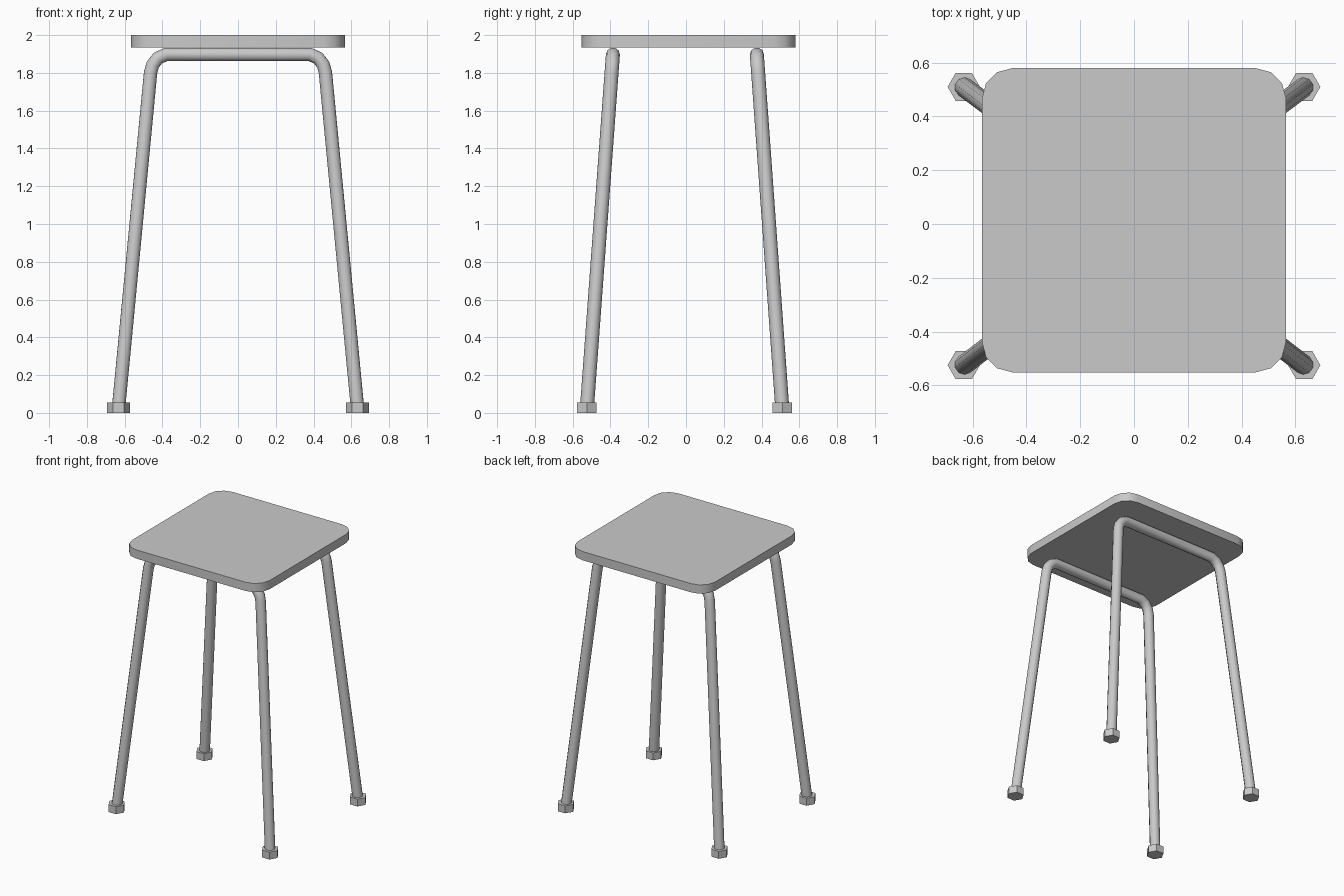
import bpy
import bmesh
import math

default = bpy.data.objects.get("Cube")
if default:
    bpy.data.objects.remove(default, do_unlink=True)

GREY = (0.59, 0.59, 0.59, 1.0)
grey = bpy.data.materials.new("light grey")
grey.use_nodes = True
grey.diffuse_color = GREY
grey.node_tree.nodes["Principled BSDF"].inputs["Base Color"].default_value = GREY


def add_object(name, data):
    obj = bpy.data.objects.new(name, data)
    bpy.context.collection.objects.link(obj)
    data.materials.append(grey)
    return obj


def select_only(obj):
    bpy.ops.object.select_all(action="DESELECT")
    obj.select_set(True)
    bpy.context.view_layer.objects.active = obj


def prism(name, outline, bottom, top):
    """Extrude a flat outline from bottom to top."""
    bm = bmesh.new()
    face = bm.faces.new([bm.verts.new((x, y, bottom)) for x, y in outline])
    result = bmesh.ops.extrude_face_region(bm, geom=[face])
    for v in result["geom"]:
        if isinstance(v, bmesh.types.BMVert):
            v.co.z = top
    bmesh.ops.recalc_face_normals(bm, faces=bm.faces)
    mesh = bpy.data.meshes.new(name)
    bm.to_mesh(mesh)
    bm.free()
    return add_object(name, mesh)


# Seat: square board with rounded corners
half, radius, seat_y, steps = 0.566, 0.115, 0.014, 3
outline = []
for i, (sx, sy) in enumerate([(1, 1), (-1, 1), (-1, -1), (1, -1)]):
    for s in range(steps + 1):
        a = math.radians(90 * (i + s / steps))
        outline.append((sx * (half - radius) + radius * math.cos(a),
                        seat_y + sy * (half - radius) + radius * math.sin(a)))
seat = prism("seat", outline, 1.935, 2.0)
select_only(seat)
bpy.ops.object.shade_smooth_by_angle(angle=math.radians(35))

# Leg frames: one bent tube at the front and one at the back
FOOT_X, FOOT_Z, BAR_Z = 0.633, 0.02, 1.898
half_path = [(FOOT_X, FOOT_Z), (0.463, 1.80), (0.452, 1.842),
             (0.425, 1.878), (0.38, BAR_Z)]


def leg_frame(name, foot_y, bar_y):
    path = half_path + [(-x, z) for x, z in reversed(half_path)]
    curve = bpy.data.curves.new(name, "CURVE")
    curve.dimensions = "3D"
    curve.bevel_depth = 0.037
    curve.bevel_resolution = 3
    curve.use_fill_caps = True
    spline = curve.splines.new("POLY")
    spline.points.add(len(path) - 1)
    for point, (x, z) in zip(spline.points, path):
        t = (z - FOOT_Z) / (BAR_Z - FOOT_Z)
        point.co = (x, foot_y + (bar_y - foot_y) * t, z, 1)
    obj = add_object(name, curve)
    select_only(obj)
    bpy.ops.object.convert(target="MESH")
    bpy.ops.object.shade_smooth_by_angle(angle=math.radians(50))


# Feet: upright hexagonal caps
def foot(name, x, y):
    hexagon = [(x + 0.06 * math.cos(math.radians(60 * k)),
                y + 0.06 * math.sin(math.radians(60 * k))) for k in range(6)]
    prism(name, hexagon, 0.0, 0.055)


for place, foot_y, bar_y in (("front", -0.525, -0.387), ("back", 0.51, 0.375)):
    leg_frame(place + "_leg_frame", foot_y, bar_y)
    for side, sign in (("left", 1), ("right", -1)):
        foot(place + "_" + side + "_foot", sign * FOOT_X, foot_y)
